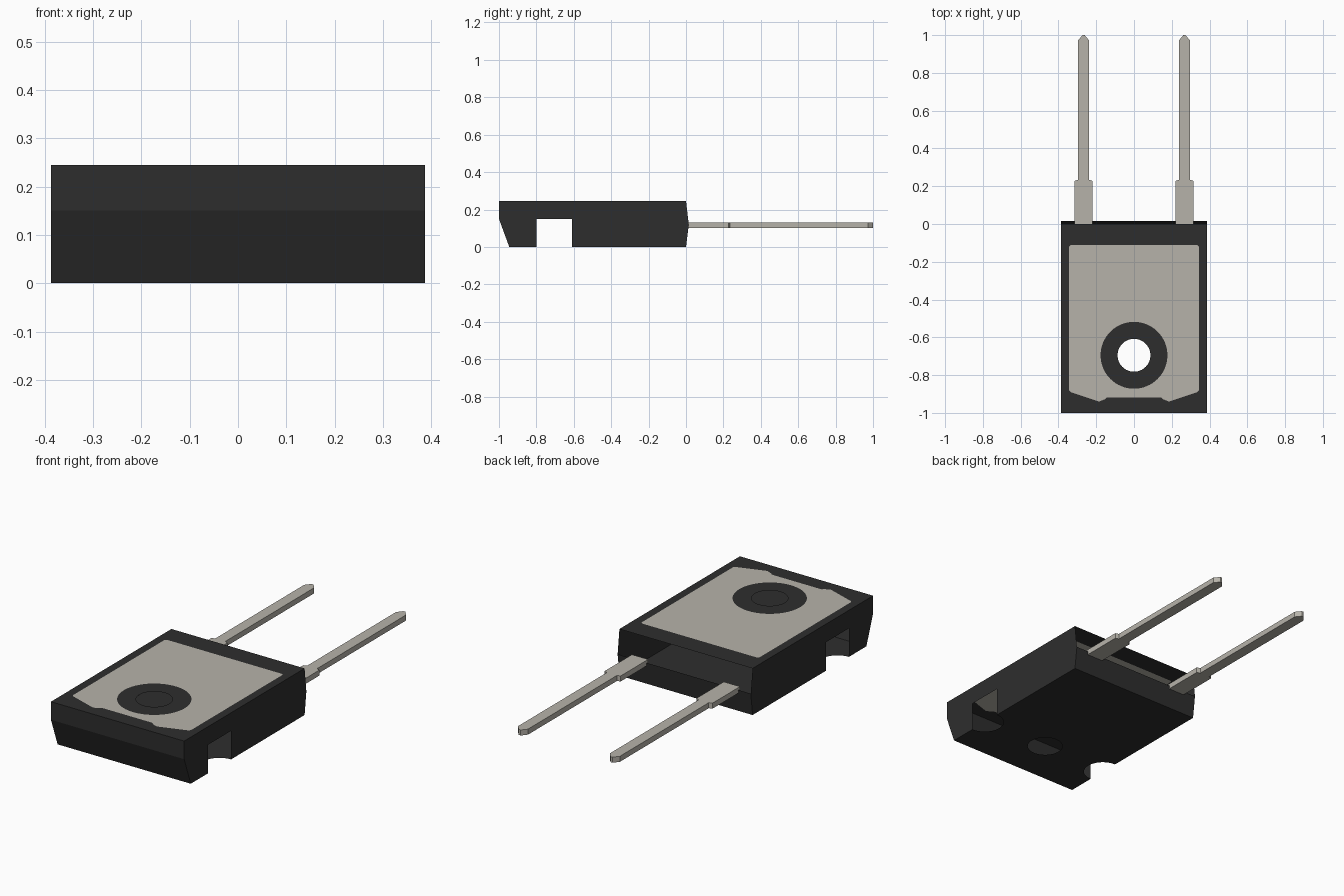
import bpy, bmesh, math
from mathutils import Vector

cube = bpy.data.objects.get("Cube")
if cube:
    bpy.data.objects.remove(cube, do_unlink=True)


def material(name, rgb):
    m = bpy.data.materials.new(name)
    m.use_nodes = True
    m.diffuse_color = (*rgb, 1)
    bsdf = m.node_tree.nodes["Principled BSDF"]
    bsdf.inputs["Base Color"].default_value = (*rgb, 1)
    bsdf.inputs["Roughness"].default_value = 0.6
    return m


DARK = material("black plastic", (0.027, 0.027, 0.027))
METAL = material("tinned metal", (0.47, 0.45, 0.40))

W, H = 0.387, 0.245            # half width and height of the casing
HOLE_Y, HOLE_R, RING_R = -0.695, 0.087, 0.177
NOTCH_Y, NOTCH_R, NOTCH_Z = -0.705, 0.095, 0.15


def finish(name, bm, mat):
    bmesh.ops.remove_doubles(bm, verts=bm.verts, dist=0.0005)
    me = bpy.data.meshes.new(name)
    bm.to_mesh(me)
    bm.free()
    me.materials.append(mat)
    ob = bpy.data.objects.new(name, me)
    bpy.context.collection.objects.link(ob)
    return ob


def sheet(bm, loops, normal):
    """Fill an outline, with any further loops as holes, facing normal."""
    normal = Vector(normal)
    edges = []
    for pts in loops:
        vs = [bm.verts.new(p) for p in pts]
        edges += [bm.edges.new((vs[i - 1], vs[i])) for i in range(len(vs))]
    res = bmesh.ops.triangle_fill(bm, edges=edges, use_beauty=True,
                                  use_dissolve=False, normal=normal)
    for f in res["geom"]:
        if isinstance(f, bmesh.types.BMFace):
            f.normal_update()
            if f.normal.dot(normal) < 0:
                f.normal_flip()


def circle(r, z, n=64):
    return [(r * math.cos(2 * math.pi * i / n),
             HOLE_Y + r * math.sin(2 * math.pi * i / n), z) for i in range(n)]


def mirrored(half, z):
    """Close a right-hand half outline across x = 0."""
    return [(x, y, z) for x, y in half] + [(-x, y, z) for x, y in reversed(half)]


# Outline of the exposed metal pad
pad_outline = mirrored([(0.145, -0.918), (0.155, -0.928), (0.185, -0.94),
                        (0.335, -0.89), (0.343, -0.88), (0.343, -0.12),
                        (0.335, -0.112)], H)

# Casing: open shell with a top rim, floor, side walls, nose and lower back
bm = bmesh.new()
rim = mirrored([(W, -1), (W, 0)], H)
sheet(bm, [rim, pad_outline], (0, 0, 1))

arc = [(W - NOTCH_R * math.sin(math.pi * i / 20),
        NOTCH_Y - NOTCH_R * math.cos(math.pi * i / 20)) for i in range(21)]
floor = mirrored([(W, -0.945)] + arc + [(W, 0)], 0)
sheet(bm, [floor, circle(HOLE_R, 0)], (0, 0, -1))

n0, n1 = NOTCH_Y - NOTCH_R, NOTCH_Y + NOTCH_R
side = [(-0.945, 0), (n0, 0), (n0, NOTCH_Z), (n1, NOTCH_Z), (n1, 0), (0, 0),
        (0.015, 0.118), (0, H), (-1, H), (-1, 0.15)]
for s in (-1, 1):
    sheet(bm, [[(s * W, y, z) for y, z in side]], (s, 0, 0))

for (ya, za), (yb, zb), d in (((-0.945, 0), (-1, 0.15), -1),
                              ((-1, 0.15), (-1, H), -1),
                              ((0, 0), (0.015, 0.118), 1)):
    quad = [(-W, ya, za), (W, ya, za), (W, yb, zb), (-W, yb, zb)]
    f = bm.faces.new([bm.verts.new(p) for p in quad])
    f.normal_update()
    if f.normal.y * d < 0:
        f.normal_flip()
finish("casing", bm, DARK)

# Metal pad around the mounting hole
bm = bmesh.new()
sheet(bm, [pad_outline, circle(RING_R, H)], (0, 0, 1))
finish("metal_pad", bm, METAL)

# Plastic ring around the mounting hole
bm = bmesh.new()
sheet(bm, [circle(RING_R, H), circle(HOLE_R, H)], (0, 0, 1))
finish("hole_ring", bm, DARK)

# Two stepped leads with pointed tips
lead_half = [(0.047, 0.0), (0.047, 0.228), (0.029, 0.234),
             (0.029, 0.972), (0.006, 1.0)]
for name, cx in (("left_lead", 0.267), ("right_lead", -0.267)):
    bm = bmesh.new()
    base = bm.faces.new([bm.verts.new((x + cx, y, z))
                         for x, y, z in mirrored(lead_half, 0.101)])
    ext = bmesh.ops.extrude_face_region(bm, geom=[base], use_keep_orig=True)
    top = [v for v in ext["geom"] if isinstance(v, bmesh.types.BMVert)]
    bmesh.ops.translate(bm, vec=(0, 0, 0.029), verts=top)
    bmesh.ops.recalc_face_normals(bm, faces=bm.faces)
    finish(name, bm, METAL)
